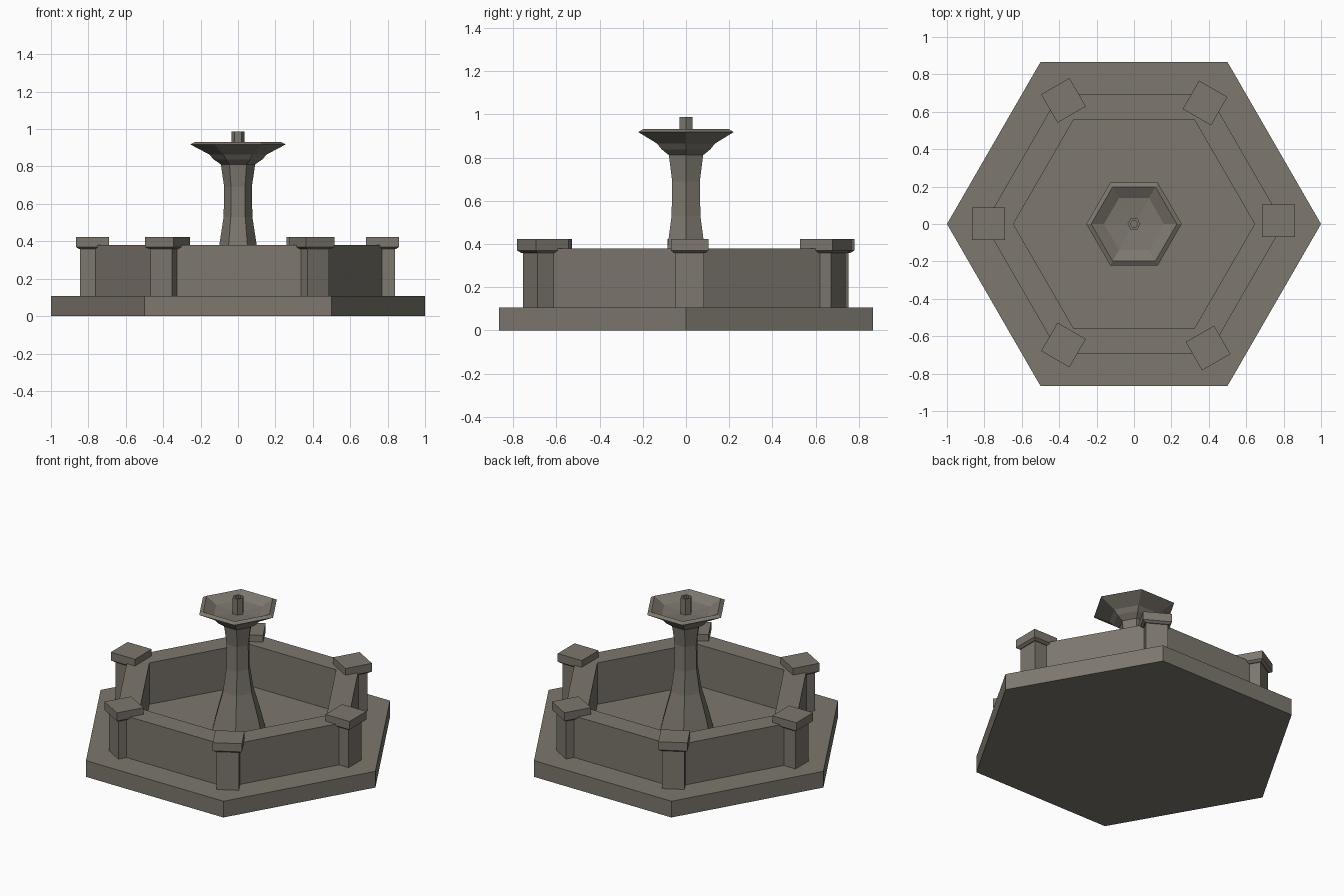
import bpy, bmesh, math

if "Cube" in bpy.data.objects:
    bpy.data.objects.remove(bpy.data.objects["Cube"])

stone = bpy.data.materials.new("weathered_stone")
stone.diffuse_color = (0.205, 0.185, 0.155, 1)
stone.use_nodes = True
stone.node_tree.nodes["Principled BSDF"].inputs["Base Color"].default_value = stone.diffuse_color


def finish(name, bm, loc=(0, 0, 0), rot=0):
    bmesh.ops.recalc_face_normals(bm, faces=bm.faces)
    me = bpy.data.meshes.new(name)
    bm.to_mesh(me)
    bm.free()
    me.materials.append(stone)
    ob = bpy.data.objects.new(name, me)
    ob.location = loc
    ob.rotation_euler[2] = rot
    bpy.context.collection.objects.link(ob)
    return ob


def lathe(name, profile, sides=6, start=0.0, loc=(0, 0, 0), rot=0, ring=False):
    """Sweep (radius, z) points round z; ring=True joins last to first, else ends are capped."""
    bm = bmesh.new()
    loops = []
    for r, z in profile:
        loops.append([bm.verts.new((r * math.cos(start + i * math.tau / sides),
                                    r * math.sin(start + i * math.tau / sides), z))
                      for i in range(sides)])
    pairs = list(zip(loops, loops[1:]))
    if ring:
        pairs.append((loops[-1], loops[0]))
    for a, b in pairs:
        for i in range(sides):
            j = (i + 1) % sides
            bm.faces.new((a[i], a[j], b[j], b[i]))
    if not ring:
        bm.faces.new(loops[0])
        bm.faces.new(loops[-1])
    return finish(name, bm, loc, rot)


# Hexagonal plinth and basin wall
lathe("plinth", [(1, 0), (1, 0.107)])
lathe("basin_wall", [(0.8, 0.1), (0.8, 0.38), (0.645, 0.38), (0.645, 0.1)], ring=True)

# Corner posts with slightly uneven placement, each with a chamfered cap
posts = [(0.773, 0.017), (0.38, 0.647), (-0.377, 0.661),
         (-0.778, 0.002), (-0.377, -0.647), (0.396, -0.663)]
q = math.sqrt(2)
for k, (x, y) in enumerate(posts):
    turn = k * math.pi / 3
    lathe(f"post_{k + 1}", [(0.067 * q, 0.1), (0.067 * q, 0.37)],
          4, math.pi / 4, (x, y, 0), turn)
    lathe(f"post_cap_{k + 1}", [(0.072 * q, 0.358), (0.0875 * q, 0.37), (0.0875 * q, 0.424)],
          4, math.pi / 4, (x, y, 0), turn)

# Flared central column
lathe("column", [(0.18, 0.1), (0.145, 0.23), (0.1, 0.38), (0.077, 0.53),
                 (0.074, 0.69), (0.092, 0.815)])

# Upper bowl with a hollow inside
lathe("upper_bowl", [(0.09, 0.81), (0.13, 0.838), (0.155, 0.865), (0.255, 0.918),
                     (0.229, 0.932), (0.16, 0.893), (0.03, 0.882)])

# Spout with a small recessed mouth
lathe("spout", [(0.035, 0.87), (0.035, 0.987), (0.02, 0.987), (0.02, 0.965)])
